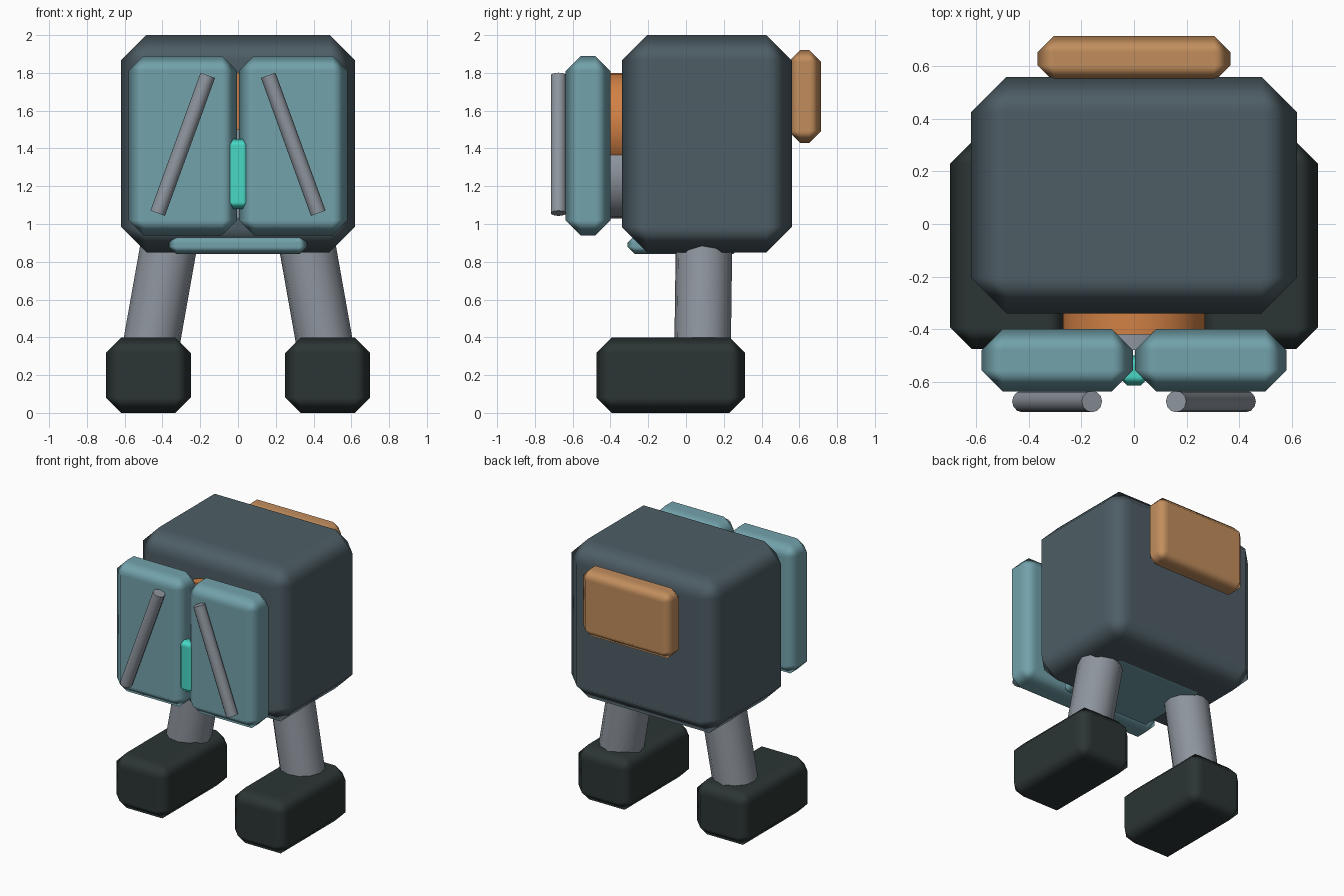
import bpy
from math import radians
from mathutils import Vector

default = bpy.data.objects.get("Cube")
if default:
    bpy.data.objects.remove(default, do_unlink=True)


def material(name, r, g, b):
    m = bpy.data.materials.new(name)
    m.use_nodes = True
    m.diffuse_color = (r, g, b, 1)
    bsdf = next(n for n in m.node_tree.nodes if n.type == 'BSDF_PRINCIPLED')
    bsdf.inputs["Base Color"].default_value = (r, g, b, 1)
    bsdf.inputs["Roughness"].default_value = 0.7
    return m


slate = material("slate", 0.075, 0.11, 0.13)
teal = material("dusty teal", 0.17, 0.36, 0.41)
charcoal = material("charcoal", 0.025, 0.036, 0.035)
steel = material("steel grey", 0.27, 0.30, 0.34)
orange = material("orange", 0.64, 0.22, 0.06)
tan = material("tan", 0.54, 0.27, 0.11)
cyan = material("bright cyan", 0.065, 0.68, 0.56)


def box(name, mat, low, high, bevel):
    """Chamfered block between two corners, with softly shaded edges."""
    low, high = Vector(low), Vector(high)
    bpy.ops.mesh.primitive_cube_add(size=1, location=(low + high) / 2)
    ob = bpy.context.object
    ob.name = name
    ob.scale = high - low
    bpy.ops.object.transform_apply(location=False, rotation=False, scale=True)
    ob.data.materials.append(mat)
    bpy.ops.object.shade_smooth()
    mod = ob.modifiers.new("Chamfer", 'BEVEL')
    mod.width = bevel
    mod.segments = 1
    mod.harden_normals = True
    return ob


def rod(name, mat, start, end, radius, sides):
    """Cylinder between two points."""
    start, end = Vector(start), Vector(end)
    axis = end - start
    bpy.ops.mesh.primitive_cylinder_add(
        vertices=sides, radius=radius, depth=axis.length,
        location=(start + end) / 2,
        rotation=axis.to_track_quat('Z', 'Y').to_euler())
    ob = bpy.context.object
    ob.name = name
    ob.data.materials.append(mat)
    bpy.ops.object.shade_smooth_by_angle(angle=radians(50))
    return ob


# Body, belly plate and back pack
box("body", slate, (-0.62, -0.34, 0.85), (0.62, 0.56, 2.0), 0.135)
box("belly_plate", teal, (-0.365, -0.31, 0.84), (0.365, 0.29, 0.94), 0.04)
box("back_pack", tan, (-0.367, 0.54, 1.43), (0.367, 0.716, 1.92), 0.063)

# Round mounts between body and chest panels
rod("upper_mount", orange, (0, -0.30, 1.53), (0, -0.42, 1.53), 0.27, 24)
rod("lower_mount", steel, (0, -0.30, 1.265), (0, -0.48, 1.265), 0.235, 24)

# Glowing core between the panels
box("chest_core", cyan, (-0.06, -0.615, 1.08), (0.06, -0.50, 1.45), 0.035)

# Mirrored parts
for side, s in (("left", 1), ("right", -1)):
    x_in, x_out = sorted((s * 0.004, s * 0.58))
    box(side + "_chest_panel", teal, (x_in, -0.637, 0.94), (x_out, -0.40, 1.89), 0.08)
    rod(side + "_chest_bar", steel, (s * 0.16, -0.675, 1.787), (s * 0.425, -0.675, 1.057), 0.041, 12)
    rod(side + "_leg", steel, (s * 0.474, 0.087, 0.28), (s * 0.355, 0.096, 0.95), 0.15, 12)
    x_in, x_out = sorted((s * 0.25, s * 0.70))
    box(side + "_foot", charcoal, (x_in, -0.475, 0), (x_out, 0.312, 0.40), 0.082)
